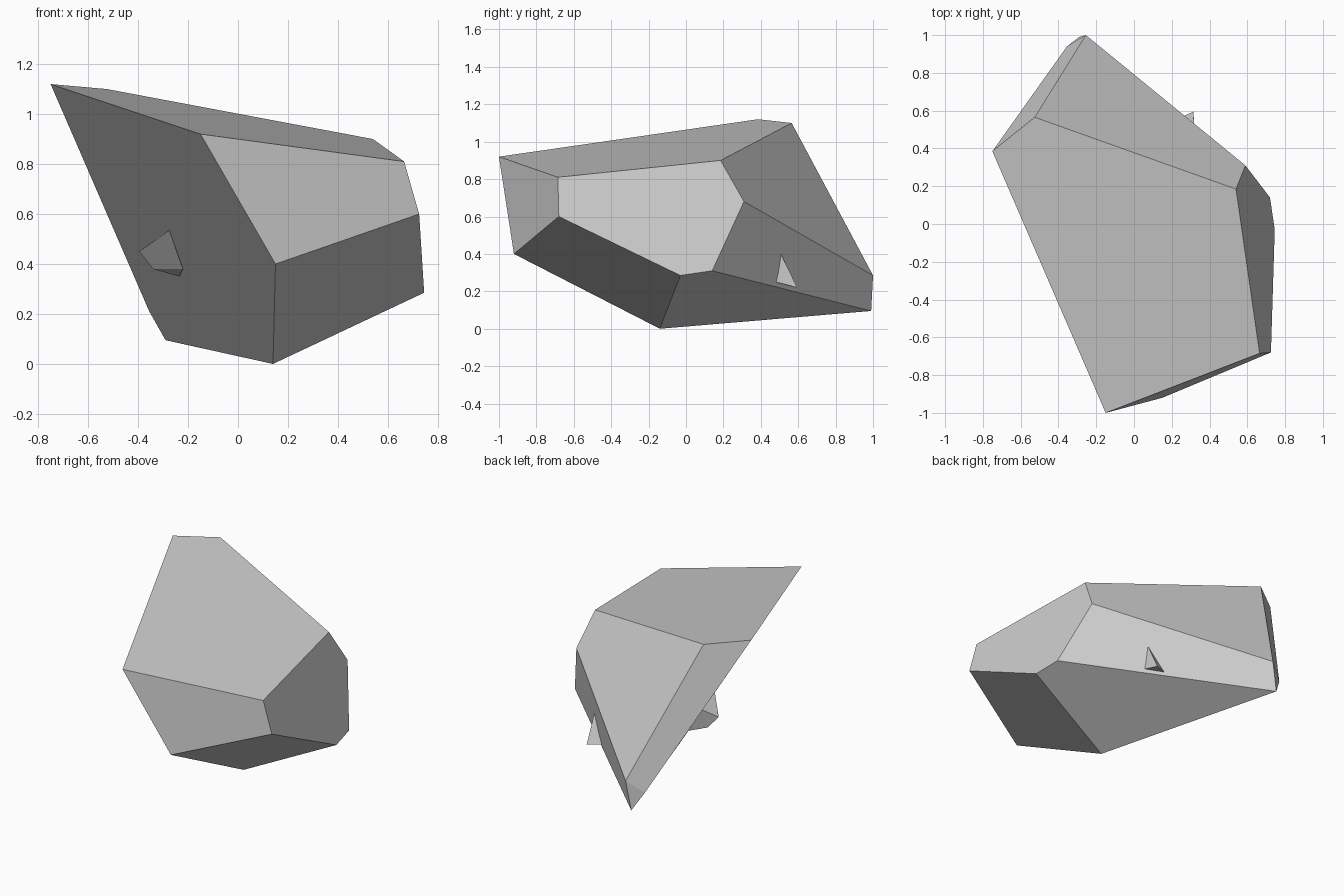
import bpy, bmesh
from math import radians


def hull_rock(name, corners):
    """Faceted convex stone wrapped around a few corner points."""
    bm = bmesh.new()
    for p in corners:
        bm.verts.new(p)
    res = bmesh.ops.convex_hull(bm, input=bm.verts[:])
    loose = [v for v in bm.verts if not v.link_faces]
    bmesh.ops.delete(bm, geom=loose, context='VERTS')
    # merge nearly coplanar triangles into broad flat facets
    bmesh.ops.dissolve_limit(bm, angle_limit=radians(4),
                             verts=bm.verts[:], edges=bm.edges[:])
    bmesh.ops.recalc_face_normals(bm, faces=bm.faces[:])
    mesh = bpy.data.meshes.new(name)
    bm.to_mesh(mesh)
    bm.free()
    obj = bpy.data.objects.new(name, mesh)
    bpy.context.collection.objects.link(obj)
    return obj


# Main boulder
hull_rock("boulder", [
    (-0.75, 0.385, 1.12), (-0.525, 0.565, 1.10), (0.54, 0.185, 0.90),
    (0.665, -0.685, 0.81), (-0.15, -1.0, 0.92), (0.15, -0.92, 0.40),
    (0.725, -0.68, 0.60), (0.745, -0.03, 0.285), (0.14, -0.14, 0.0),
    (0.72, 0.14, 0.31), (0.59, 0.31, 0.68), (-0.255, 1.0, 0.285),
    (-0.29, 0.99, 0.095), (-0.355, 0.94, 0.21)])

# Small chip on the sloping front face, its base sunk in the boulder
hull_rock("front_chip", [
    (-0.395, 0.22, 0.45), (-0.34, 0.257, 0.38), (-0.343, 0.24, 0.46),
    (-0.275, 0.09, 0.535), (-0.22, -0.02 + 0.23, 0.38), (-0.235, 0.31, 0.35),
    (-0.32, 0.29, 0.505), (-0.25, 0.25, 0.45)])

# Pointed chip on the back right face
hull_rock("back_chip", [
    (0.318, 0.505, 0.405), (0.32, 0.48, 0.25),
    (0.315, 0.595, 0.22), (0.21, 0.548, 0.23)])
